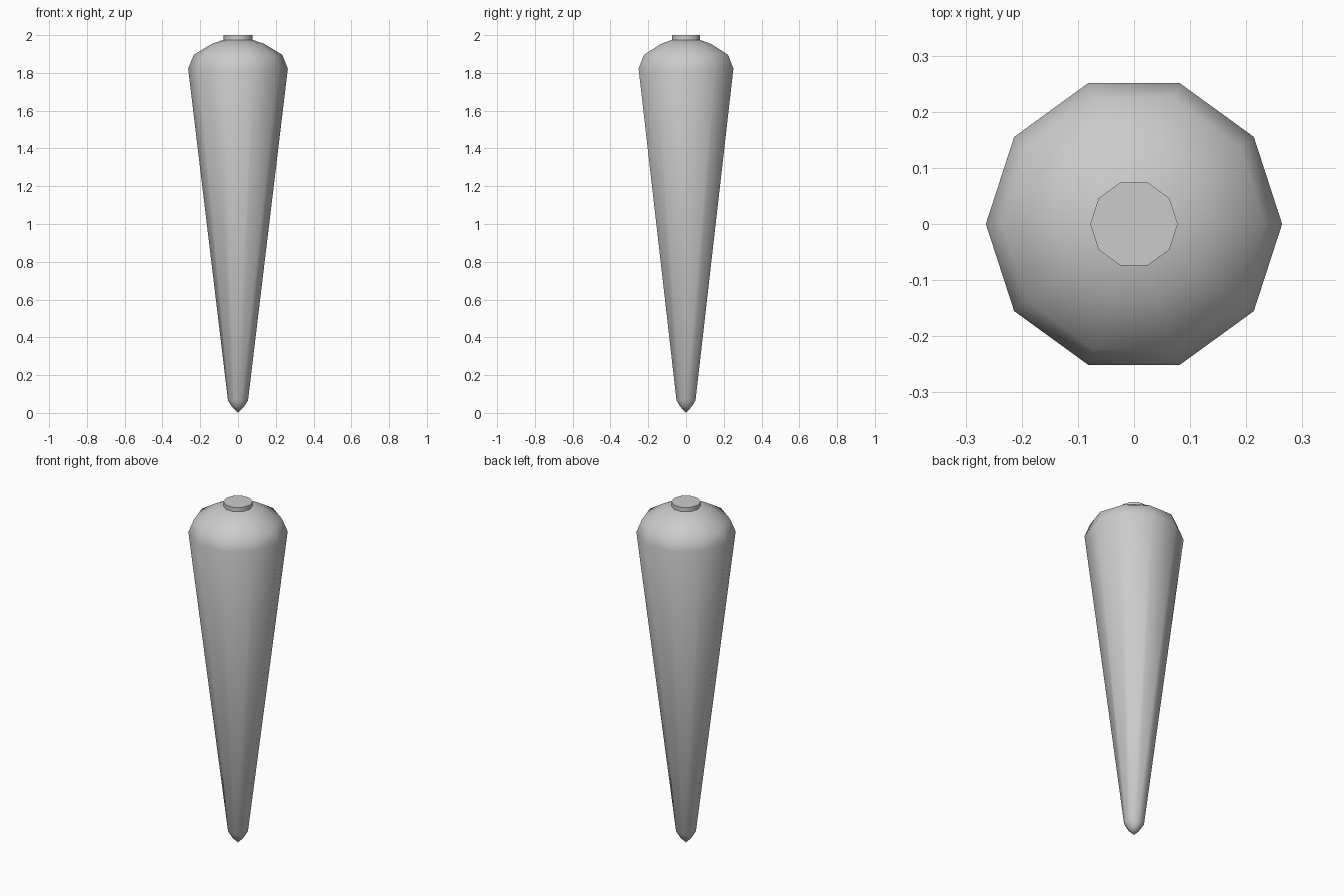
import bpy
import math

if "Cube" in bpy.data.objects:
    bpy.data.objects.remove(bpy.data.objects["Cube"])

SIDES = 10


def lathe(name, profile):
    """Spin (radius, height) points around z; radius 0 becomes a pole."""
    verts, faces, rings = [], [], []
    for r, z in profile:
        n = 1 if r == 0 else SIDES
        rings.append([len(verts) + i for i in range(n)])
        for i in range(n):
            a = 2 * math.pi * i / SIDES
            verts.append((r * math.cos(a), r * math.sin(a), z))
    for lo, hi in zip(rings, rings[1:]):
        for i in range(SIDES):
            j = (i + 1) % SIDES
            if len(lo) == 1:
                faces.append((lo[0], hi[j], hi[i]))
            elif len(hi) == 1:
                faces.append((lo[i], lo[j], hi[0]))
            else:
                faces.append((lo[i], lo[j], hi[j], hi[i]))
    if len(rings[0]) > 1:
        faces.append(tuple(reversed(rings[0])))
    if len(rings[-1]) > 1:
        faces.append(tuple(rings[-1]))
    mesh = bpy.data.meshes.new(name)
    mesh.from_pydata(verts, [], faces)
    obj = bpy.data.objects.new(name, mesh)
    bpy.context.collection.objects.link(obj)
    bpy.ops.object.select_all(action='DESELECT')
    obj.select_set(True)
    bpy.context.view_layer.objects.active = obj
    bpy.ops.object.shade_smooth_by_angle(angle=math.radians(60))
    return obj


# tapered root with a blunt tip and domed shoulder
lathe("tapered_body", [
    (0, 0), (0.032, 0.033), (0.053, 0.066), (0.264, 1.823),
    (0.234, 1.896), (0.14, 1.953), (0.078, 1.975), (0, 1.98),
])

# short stub on top
lathe("top_stub", [(0.078, 1.965), (0.078, 2.0)])
